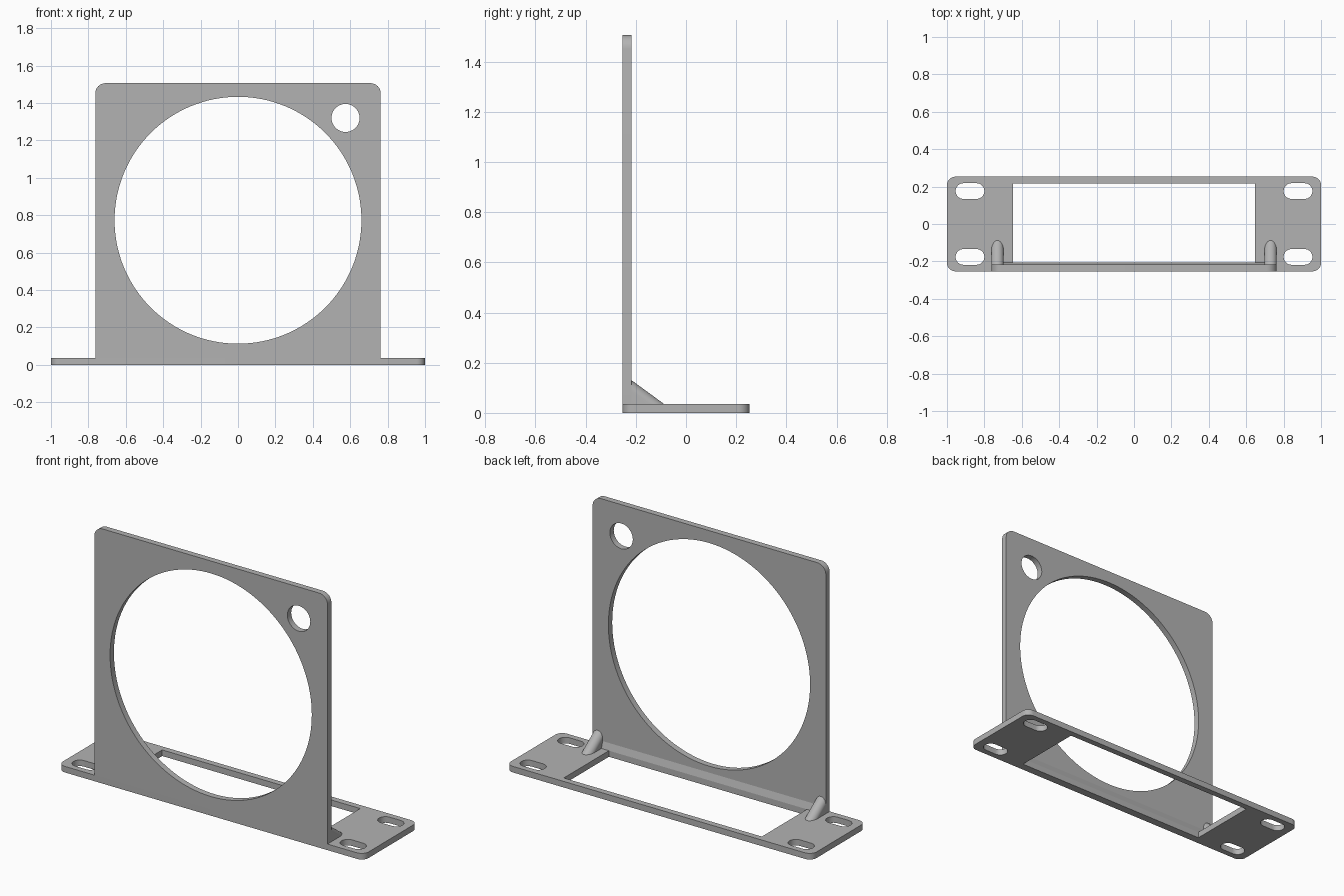
import bpy, bmesh, math
from mathutils import Vector, Matrix

if "Cube" in bpy.data.objects:
    bpy.data.objects.remove(bpy.data.objects["Cube"])

grey = bpy.data.materials.new("plain grey")
grey.diffuse_color = (0.45, 0.45, 0.45, 1)
grey.use_nodes = True
grey.node_tree.nodes["Principled BSDF"].inputs["Base Color"].default_value = grey.diffuse_color


def finish(bm, name):
    bmesh.ops.recalc_face_normals(bm, faces=bm.faces[:])
    mesh = bpy.data.meshes.new(name)
    bm.to_mesh(mesh)
    bm.free()
    mesh.materials.append(grey)
    ob = bpy.data.objects.new(name, mesh)
    bpy.context.collection.objects.link(ob)
    bpy.ops.object.select_all(action='DESELECT')
    ob.select_set(True)
    bpy.context.view_layer.objects.active = ob
    bpy.ops.object.shade_smooth_by_angle(angle=math.radians(30))
    return ob


def rounded(cx, cy, hx, hy, radii, steps=8):
    """Rectangle outline; radii run top right, top left, bottom left, bottom right."""
    pts = []
    for i, (sx, sy) in enumerate([(1, 1), (-1, 1), (-1, -1), (1, -1)]):
        r = radii[i]
        n = steps if r else 0
        for k in range(n + 1):
            a = math.pi / 2 * (i + (k / n if n else 0))
            p = Vector((cx + sx * (hx - r) + r * math.cos(a),
                        cy + sy * (hy - r) + r * math.sin(a), 0))
            if all((p - q).length > 1e-5 for q in pts):
                pts.append(p)
    return pts


def circle(cx, cy, r, steps):
    return rounded(cx, cy, r, r, [r] * 4, steps)


def sheet(name, loops, thickness, matrix):
    """Flat sheet with holes, thickened along its local z."""
    bm = bmesh.new()
    edges = []
    for pts in loops:
        vs = [bm.verts.new(p) for p in pts]
        edges += [bm.edges.new((vs[i - 1], vs[i])) for i in range(len(vs))]
    bmesh.ops.triangle_fill(bm, edges=edges, use_beauty=True, normal=(0, 0, 1))
    res = bmesh.ops.extrude_face_region(bm, geom=bm.faces[:])
    top = [g for g in res["geom"] if isinstance(g, bmesh.types.BMVert)]
    bmesh.ops.translate(bm, verts=top, vec=(0, 0, thickness))
    bm.transform(matrix)
    return finish(bm, name)


T = 0.036                      # sheet thickness
FRONT, BACK = -0.253, -0.217   # upright panel faces

# Base with window and four mounting slots
loops = [rounded(0, 0, 1, 0.253, [0.045] * 4),
         rounded(0, 0.006, 0.648, 0.211, [0] * 4)]
for sx in (-1, 1):
    for sy in (-1, 1):
        loops.append(rounded(sx * 0.877, sy * 0.176, 0.077, 0.042, [0.042] * 4))
sheet("base", loops, T, Matrix())

# Upright panel with large opening and small hole, resting on the base
top_z = 1.506
loops = [rounded(0, (top_z + T) / 2, 0.763, (top_z - T) / 2, [0.055, 0.055, 0, 0]),
         circle(0, 0.773, 0.66, 32),
         circle(0.575, 1.32, 0.075, 12)]
sheet("upright_panel", loops, T,
      Matrix.Translation((0, BACK, 0)) @ Matrix.Rotation(math.pi / 2, 4, 'X'))


def rib(name, cx, r=0.033, steps=16):
    """Sloping brace with a half-round top."""
    slope = 0.73
    lift = math.sqrt(1 + slope * slope)
    ya, z0 = BACK - 0.01, T - 0.01
    bm = bmesh.new()
    rows = []
    for k in range(steps + 1):
        a = math.pi * k / steps
        drop = r * (1 - math.sin(a)) * lift
        z_top = 0.13 - slope * (ya - BACK) - drop
        y_end = ya + (z_top - z0) / slope
        x = cx + r * math.cos(a)
        rows.append([bm.verts.new(p) for p in
                     ((x, ya, z0), (x, ya, z_top), (x, y_end, z0))])
    for p, q in zip(rows, rows[1:]):
        for i in range(3):
            j = (i + 1) % 3
            bm.faces.new((p[i], p[j], q[j], q[i]))
    bm.faces.new(rows[0])
    bm.faces.new(rows[-1])
    finish(bm, name)


rib("rib_left", -0.73)
rib("rib_right", 0.73)

# Narrow sloped strip along the joint between the ribs
bm = bmesh.new()
ends = [[bm.verts.new((x, y, z)) for y, z in ((BACK, T), (-0.205, T), (BACK, 0.075))]
        for x in (-0.7, 0.7)]
for i in range(3):
    j = (i + 1) % 3
    bm.faces.new((ends[0][i], ends[0][j], ends[1][j], ends[1][i]))
bm.faces.new(ends[0])
bm.faces.new(ends[1])
finish(bm, "joint_strip")
